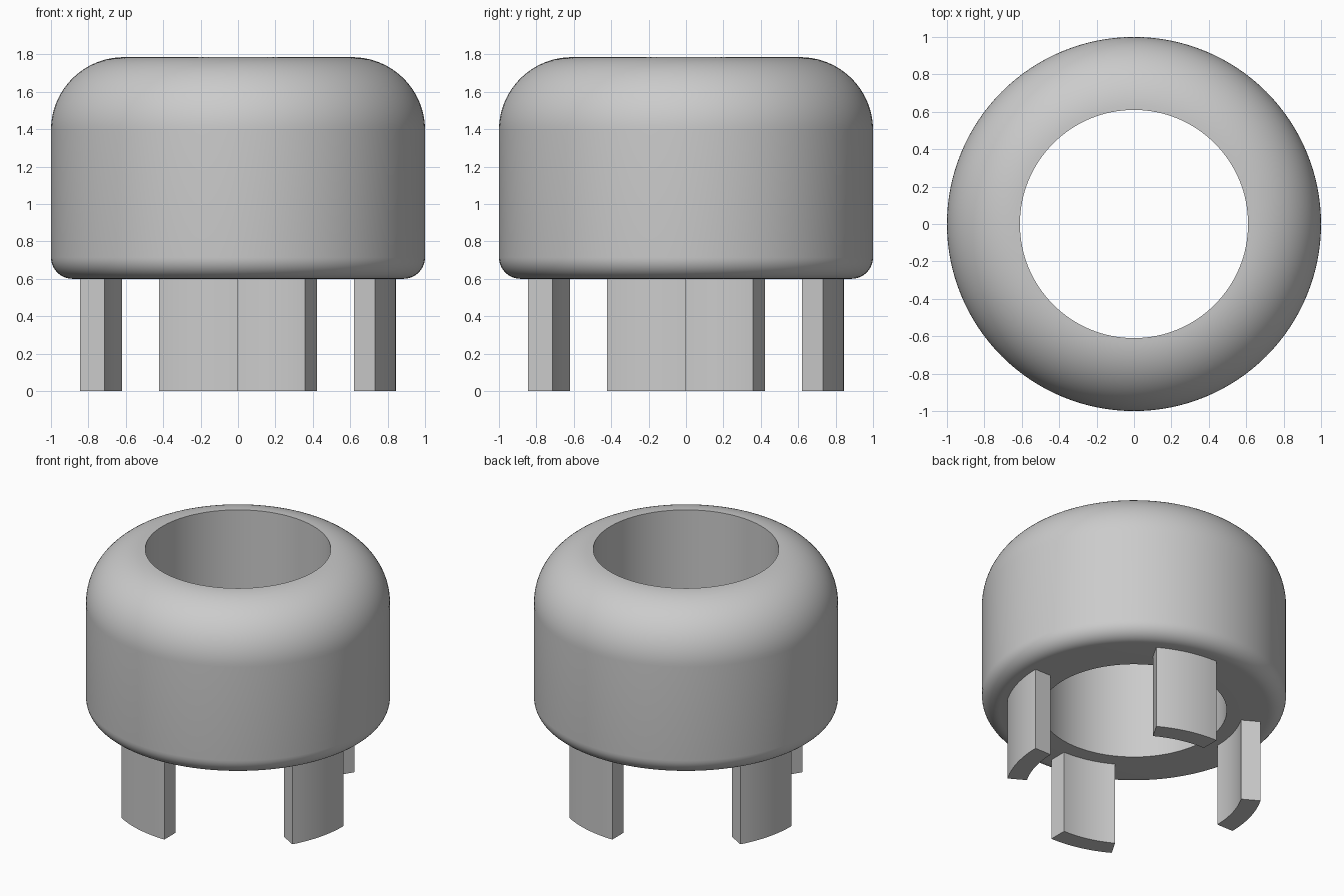
import bpy, bmesh, math
from mathutils import Matrix, Vector

if "Cube" in bpy.data.objects:
    bpy.data.objects.remove(bpy.data.objects["Cube"])

grey = bpy.data.materials.new("plain grey")
grey.diffuse_color = (0.6, 0.6, 0.6, 1)
grey.use_nodes = True
grey.node_tree.nodes["Principled BSDF"].inputs["Base Color"].default_value = grey.diffuse_color


def arc_points(cx, cz, r, a0, a1, n):
    """Points of a circular arc in the XZ plane, angles in degrees."""
    return [(cx + r * math.cos(math.radians(a0 + (a1 - a0) * i / n)),
             cz + r * math.sin(math.radians(a0 + (a1 - a0) * i / n))) for i in range(n + 1)]


def revolve(name, profile, start, sweep, steps):
    """Spin a closed (radius, z) profile about z; cap the ends of a partial sweep."""
    bm = bmesh.new()
    verts = [bm.verts.new((r, 0, z)) for r, z in profile]
    face = bm.faces.new(verts)
    bm.transform(Matrix.Rotation(math.radians(start), 4, 'Z'))
    full = sweep >= 360
    geom = bm.edges[:] + bm.verts[:] + ([] if full else [face])
    if full:
        bmesh.ops.delete(bm, geom=[face], context='FACES_ONLY')
    else:
        cap = bmesh.ops.duplicate(bm, geom=[face])  # keeps the starting end closed
        geom = [face]
    bmesh.ops.spin(bm, geom=geom, cent=(0, 0, 0), axis=(0, 0, 1),
                   angle=math.radians(sweep), steps=steps, use_duplicate=False)
    bmesh.ops.remove_doubles(bm, verts=bm.verts[:], dist=1e-4)
    bmesh.ops.recalc_face_normals(bm, faces=bm.faces[:])
    mesh = bpy.data.meshes.new(name)
    bm.to_mesh(mesh)
    bm.free()
    mesh.materials.append(grey)
    obj = bpy.data.objects.new(name, mesh)
    bpy.context.collection.objects.link(obj)
    bpy.ops.object.select_all(action='DESELECT')
    obj.select_set(True)
    bpy.context.view_layer.objects.active = obj
    bpy.ops.object.shade_smooth_by_angle(angle=math.radians(30))
    return obj


# Ring body: straight bore, small lower fillet, large upper fillet
bore, top, bottom = 0.61, 1.785, 0.6
body_profile = ([(bore, bottom)]
                + arc_points(0.885, bottom + 0.115, 0.115, -90, 0, 10)
                + arc_points(bore, top - 0.39, 0.39, 0, 90, 24))
revolve("ring_body", body_profile, 0, 360, 128)

# Four curved legs, each a 30 degree slice of a tube
leg_profile = [(0.715, 0), (0.845, 0), (0.845, bottom + 0.01), (0.715, bottom + 0.01)]
for i in range(4):
    revolve(f"leg_{i + 1}", leg_profile, 60 + 90 * i, 30, 12)
